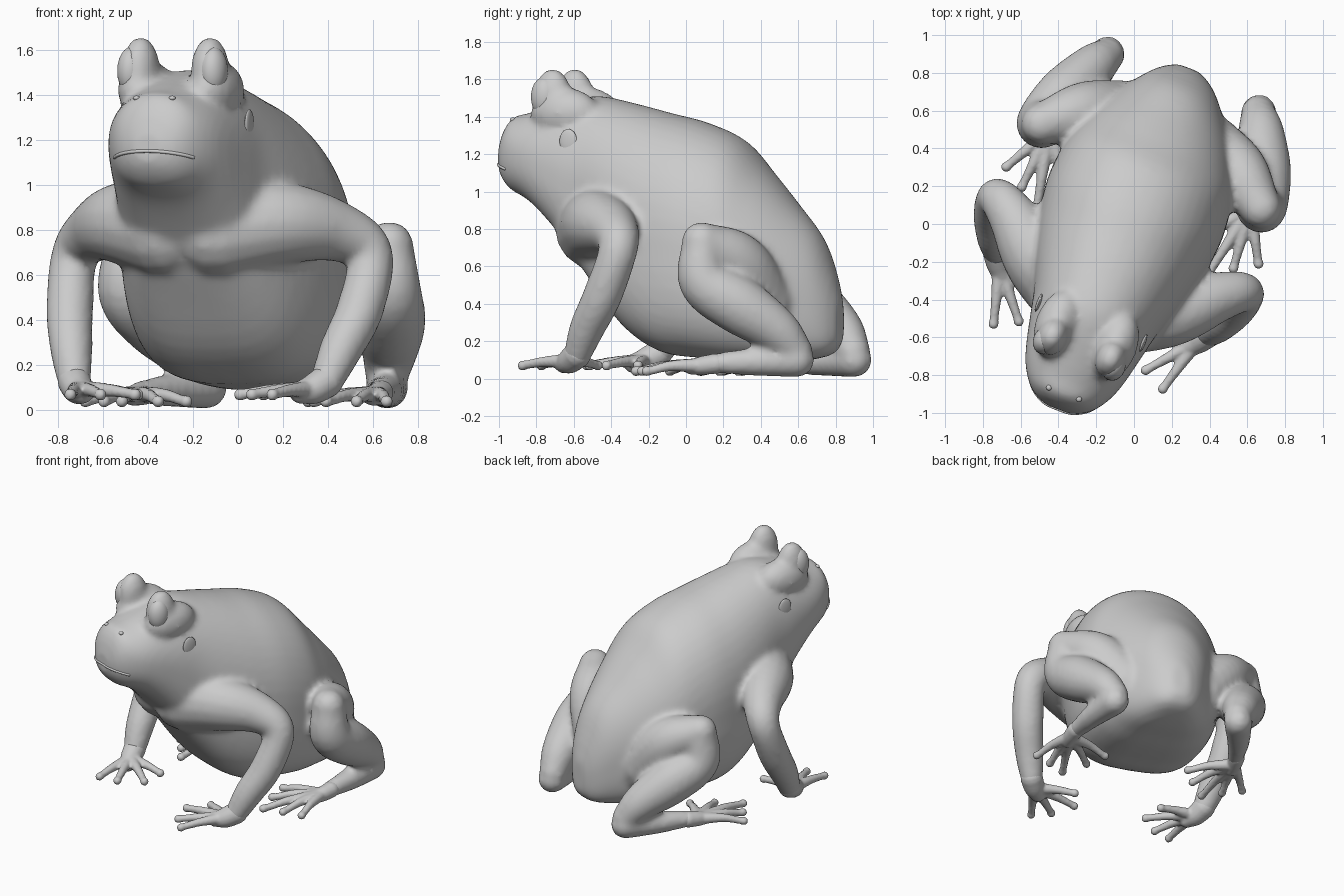
import bpy, bmesh, math
from mathutils import Vector, Matrix
from mathutils.bvhtree import BVHTree

if "Cube" in bpy.data.objects:
    bpy.data.objects.remove(bpy.data.objects["Cube"])

# The animal is symmetric in its own frame (x side, y back, z up), then turned
ROOT = Matrix.Translation((-0.023, 0.009, 0)) @ Matrix.Rotation(math.radians(-21), 4, 'Z')


def smooth_path(pts, n=6):
    """Catmull-Rom resampling of tuples of any length."""
    pts = [Vector(p) for p in pts]
    p = [2 * pts[0] - pts[1]] + pts + [2 * pts[-1] - pts[-2]]
    out = []
    for i in range(1, len(p) - 2):
        a, b, c, d = p[i - 1:i + 3]
        for k in range(n):
            t = k / n
            out.append(0.5 * (2 * b + (c - a) * t + (2 * a - 5 * b + 4 * c - d) * t * t
                              + (3 * b - a - 3 * c + d) * t ** 3))
    return out + [pts[-1]]


def loft(bm, rings):
    rows = [[bm.verts.new(co) for co in ring] for ring in rings]
    n = len(rows[0])
    for r0, r1 in zip(rows, rows[1:]):
        for i in range(n):
            bm.faces.new((r0[i], r0[(i + 1) % n], r1[(i + 1) % n], r1[i]))
    bm.faces.new(rows[0][::-1])
    bm.faces.new(rows[-1])


def tube(bm, pts, side=1, sides=16):
    """Round-ended limb through (x, y, z, radius) points."""
    path = smooth_path([(p[0] * side, p[1], p[2], p[3]) for p in pts])
    pos = [Vector(p[:3]) for p in path]
    rad = [p[3] for p in path]
    t0, t1 = (pos[0] - pos[1]).normalized(), (pos[-1] - pos[-2]).normalized()
    caps = [math.radians(a) for a in (25, 50, 75)]
    start = [(pos[0] + t0 * rad[0] * math.sin(a), rad[0] * math.cos(a)) for a in reversed(caps)]
    end = [(pos[-1] + t1 * rad[-1] * math.sin(a), rad[-1] * math.cos(a)) for a in caps]
    line = start + list(zip(pos, rad)) + end
    normal, rings = Vector((0.31, 0.17, 0.93)), []
    for i, (c, r) in enumerate(line):
        t = (line[min(i + 1, len(line) - 1)][0] - line[max(i - 1, 0)][0]).normalized()
        normal = (normal - t * normal.dot(t)).normalized()
        other = t.cross(normal)
        rings.append([c + r * (normal * math.cos(q) + other * math.sin(q))
                      for q in (2 * math.pi * k / sides for k in range(sides))])
    loft(bm, rings)


def ball(bm, centre, radii):
    m = Matrix.Translation(centre) @ Matrix.Diagonal((*radii, 1))
    bmesh.ops.create_icosphere(bm, subdivisions=3, radius=1, matrix=m)


def finish(bm, name, voxel=0, rounds=0):
    bmesh.ops.recalc_face_normals(bm, faces=bm.faces)
    me = bpy.data.meshes.new(name)
    bm.to_mesh(me)
    bm.free()
    me.polygons.foreach_set("use_smooth", [True] * len(me.polygons))
    ob = bpy.data.objects.new(name, me)
    bpy.context.collection.objects.link(ob)
    ob.matrix_world = ROOT
    if voxel:
        rm = ob.modifiers.new("blend", 'REMESH')
        rm.mode, rm.voxel_size, rm.use_smooth_shade = 'VOXEL', voxel, True
        sm = ob.modifiers.new("soften", 'SMOOTH')
        sm.factor, sm.iterations = 0.5, rounds
    return ob


# Torso and head: upright sections as (y, half width, bottom z, top z)
SECTIONS = [
    (-1.06, .07, 1.10, 1.23), (-1.03, .14, 1.05, 1.33), (-.98, .195, 1.00, 1.40),
    (-.90, .245, .96, 1.42), (-.80, .28, .88, 1.45), (-.65, .315, .72, 1.49),
    (-.50, .35, .52, 1.51), (-.30, .42, .27, 1.47), (-.10, .47, .14, 1.42),
    (.10, .49, .11, 1.37), (.30, .465, .09, 1.28), (.45, .41, .09, 1.12),
    (.60, .33, .09, .95), (.75, .22, .11, .77), (.83, .14, .14, .58), (.875, .06, .20, .42)]
# Limbs as (x, y, z, radius)
ARM = [(.12, -.48, .80, .22), (.38, -.36, .83, .185), (.58, -.20, .79, .135), (.70, -.13, .69, .105),
       (.69, -.22, .45, .105), (.64, -.33, .27, .095), (.60, -.40, .13, .075)]
THIGH = [(.25, .52, .40, .18), (.44, .45, .62, .165), (.62, .32, .73, .11)]
SHANK = [(.62, .32, .72, .11), (.62, .335, .52, .14), (.555, .51, .39, .155),
         (.48, .69, .26, .125), (.43, .78, .15, .095)]
TARSUS = [(.43, .79, .10, .095), (.51, .56, .09, .075), (.565, .33, .08, .05)]

bm = bmesh.new()
rings = []
for y, w, lo, hi in smooth_path(SECTIONS, 4):
    ring = []
    belly = 0.82 - 0.2 * min(1, max(0, (y + .85) / .4))   # belly is fuller than the back
    for k in range(48):
        q = 2 * math.pi * k / 48
        c, s = math.cos(q), math.sin(q)
        e = belly if s < 0 else 0.95
        ring.append((w * math.copysign(abs(c) ** e, c), y,
                     (lo + hi) / 2 + (hi - lo) / 2 * math.copysign(abs(s) ** e, s)))
    rings.append(ring)
loft(bm, rings)
for side in (1, -1):
    for limb in (ARM, THIGH, SHANK, TARSUS):
        tube(bm, limb, side)
    ball(bm, (.165 * side, -.71, 1.50), (.083, .105, .16))   # eye mounds
    ball(bm, (.165 * side, -.64, 1.42), (.115, .19, .135))   # brow behind the eye
skin = finish(bm, "body_and_legs", 0.02, 7)

# Hands and feet: palm plus digits fanning to (x, y) tips
HAND = [(.60, -.40, .13, .075), (.56, -.46, .095, .068), (.52, -.51, .08, .052)]
FINGERS = [(.48, -.76), (.36, -.70), (.25, -.56), (.30, -.40)]
FOOT = [(.56, .38, .08, .055), (.57, .30, .07, .05), (.57, .24, .06, .04)]
TOES = [(.715, .04), (.60, -.03), (.485, -.11), (.37, .04), (.29, .18)]
for side, label in ((1, "right"), (-1, "left")):
    for part, palm, tips, lift in (("front_foot", HAND, FINGERS, .03), ("hind_foot", FOOT, TOES, 0)):
        bm = bmesh.new()
        tube(bm, palm, side)
        base = Vector(palm[1][:3])
        for x, y in tips:
            tip = Vector((x, y, .04 + lift))
            mid, near = base.lerp(tip, .55), base.lerp(tip, .9)
            tube(bm, [(*base, .042), (mid.x, mid.y, .068 + lift * .7, .029),
                      (near.x, near.y, .045 + lift, .024), (*tip, .029)], side, 10)
        finish(bm, f"{part}_{label}", 0.01, 3)

# Face details sit on the finished skin
bpy.context.view_layer.update()
tree = BVHTree.FromObject(skin, bpy.context.evaluated_depsgraph_get())


def hit(origin, direction):
    return tree.ray_cast(Vector(origin), Vector(direction).normalized())[0]


# Mouth line wraps around the snout
lips = []
for k in range(-6, 7):
    q = math.radians(k * 9)
    p = hit((0, -.84, 1.15 - .0008 * k * k), (math.sin(q), -math.cos(q), 0))
    if p:
        lips.append((*p, .008))
bm = bmesh.new()
tube(bm, lips, 1, 8)
finish(bm, "mouth")

for side, label in ((1, "right"), (-1, "left")):
    bm = bmesh.new()
    ball(bm, (.195 * side, -.745, 1.505), (.062, .075, .108))
    finish(bm, f"eye_{label}")

    bm = bmesh.new()
    ball(bm, hit((.085 * side, -.97, 1.8), (0, 0, -1)), (.015, .015, .011))
    finish(bm, f"nostril_{label}")

    bm = bmesh.new()
    ball(bm, hit((.8 * side, -.57, 1.27), (-side, 0, 0)), (.012, .05, .065))
    finish(bm, f"eardrum_{label}")
